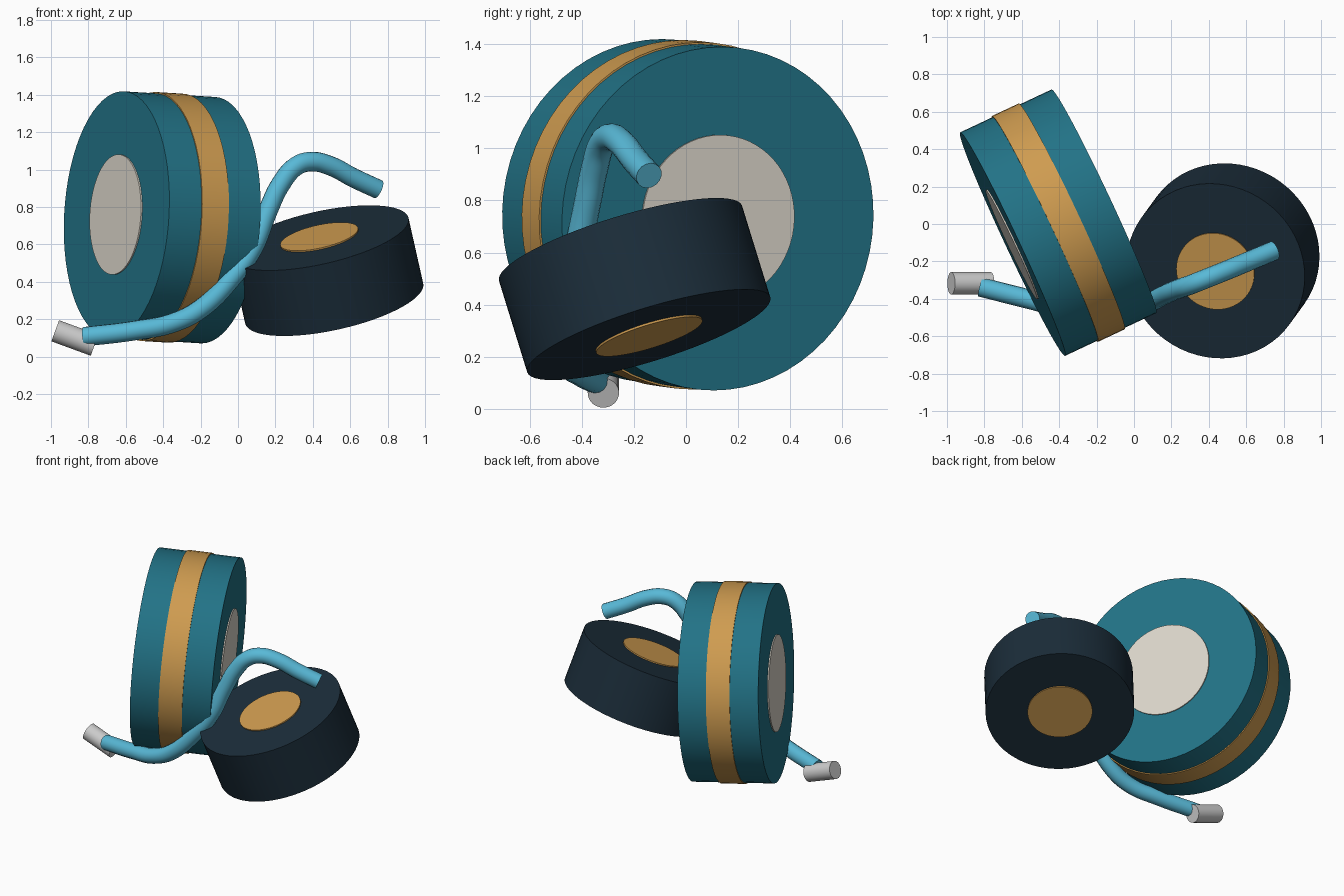
import bpy, math
from mathutils import Vector

if "Cube" in bpy.data.objects:
    bpy.data.objects.remove(bpy.data.objects["Cube"])


def material(name, rgb):
    m = bpy.data.materials.new(name)
    m.diffuse_color = (*rgb, 1)
    m.use_nodes = True
    m.node_tree.nodes["Principled BSDF"].inputs["Base Color"].default_value = m.diffuse_color
    return m


TEAL = material("teal", (0.016, 0.17, 0.24))
ORANGE = material("orange", (0.62, 0.33, 0.08))
NAVY = material("navy", (0.011, 0.026, 0.042))
BLUE = material("light_blue", (0.098, 0.485, 0.68))
CREAM = material("cream", (0.72, 0.68, 0.6))


def finish(obj, name, mat):
    obj.name = name
    if mat:
        obj.data.materials.append(mat)
    bpy.ops.object.shade_smooth_by_angle(angle=math.radians(35))


def cylinder(name, centre, axis, radius, length, mat=None, sides=64):
    rot = Vector(axis).to_track_quat('Z', 'Y').to_euler()
    bpy.ops.mesh.primitive_cylinder_add(vertices=sides, radius=radius, depth=length,
                                        location=centre, rotation=rot)
    finish(bpy.context.object, name, mat)


# Large upright wheel with a raised band and a hub through both faces
big_centre, big_axis = (-0.405, 0.007, 0.745), (0.49, 0.23, -0.03)
cylinder("large_wheel", big_centre, big_axis, 0.66, 0.54, TEAL)
cylinder("large_wheel_band", big_centre, big_axis, 0.667, 0.158, ORANGE)
cylinder("large_wheel_hub", big_centre, big_axis, 0.322, 0.556, CREAM)

# Small tilted wheel with its hub
small_centre, small_axis = (0.475, -0.197, 0.46), (-0.08, -0.11, 0.356)
cylinder("small_wheel", small_centre, small_axis, 0.488, 0.375, NAVY)
cylinder("small_wheel_hub", small_centre, small_axis, 0.213, 0.391, ORANGE)

# Bent tube passing through the edge of the large wheel
path = [(0.75, -0.142, 0.895), (0.62, -0.196, 0.955), (0.49, -0.25, 1.022),
        (0.39, -0.29, 1.043), (0.31, -0.322, 1.018), (0.23, -0.35, 0.925),
        (0.16, -0.38, 0.78), (0.08, -0.42, 0.58), (-0.03, -0.45, 0.425),
        (-0.2, -0.465, 0.255), (-0.35, -0.455, 0.18), (-0.55, -0.405, 0.14),
        (-0.82, -0.337, 0.107)]
curve = bpy.data.curves.new("tube", 'CURVE')
curve.dimensions = '3D'
curve.bevel_depth = 0.052
curve.bevel_resolution = 6
curve.resolution_u = 6
curve.use_fill_caps = True
spline = curve.splines.new('BEZIER')
spline.bezier_points.add(len(path) - 1)
for point, co in zip(spline.bezier_points, path):
    point.co = co
    point.handle_left_type = point.handle_right_type = 'AUTO'
tube = bpy.data.objects.new("bent_tube", curve)
bpy.context.collection.objects.link(tube)
bpy.ops.object.select_all(action='DESELECT')
tube.select_set(True)
bpy.context.view_layer.objects.active = tube
bpy.ops.object.convert(target='MESH')
finish(bpy.context.object, "bent_tube", BLUE)

# Short grey end fitting
cylinder("tube_end_fitting", (-0.872, -0.317, 0.1), (-0.21, 0, 0.077), 0.06, 0.224, sides=32)
